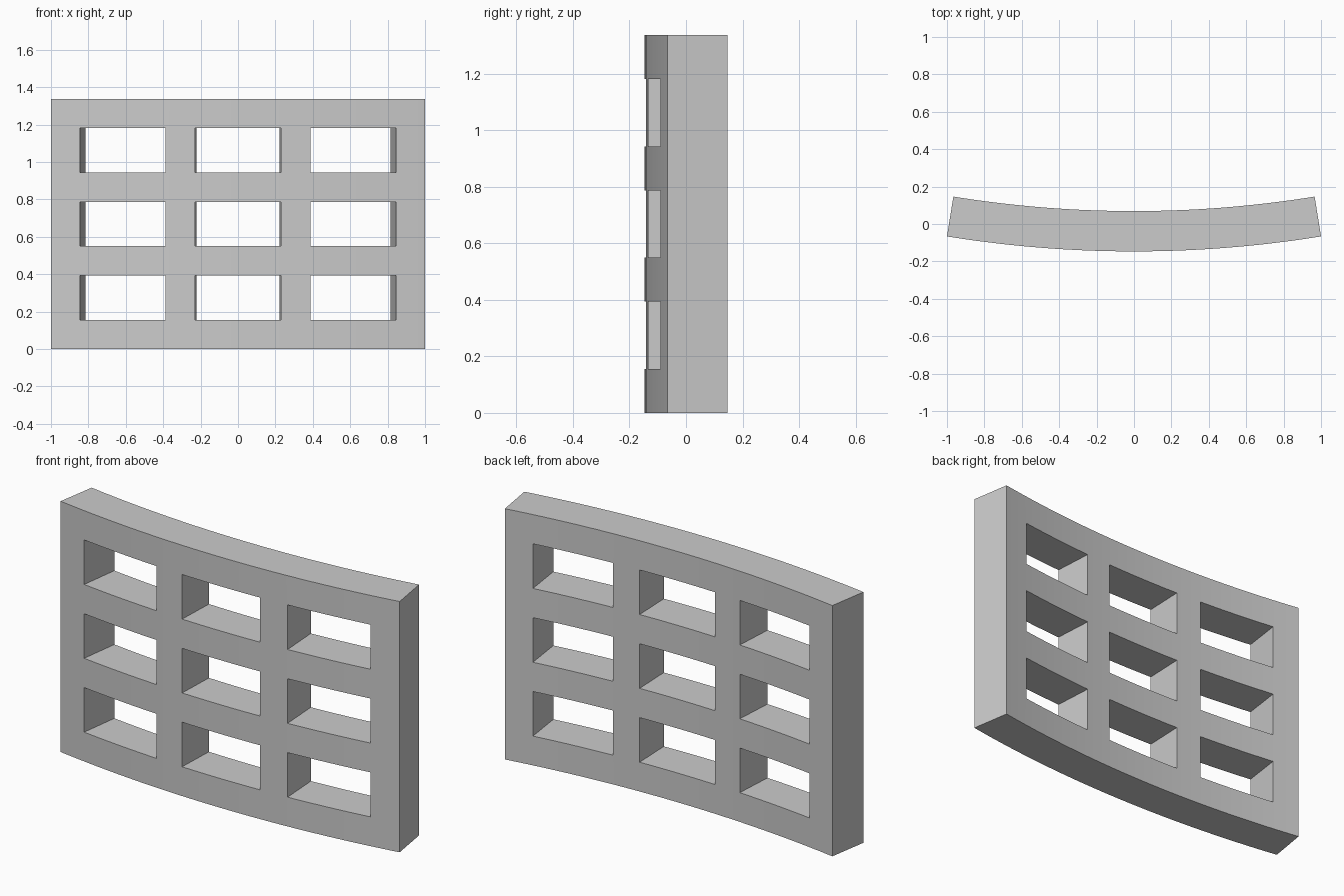
import bpy, bmesh, math

if "Cube" in bpy.data.objects:
    bpy.data.objects.remove(bpy.data.objects["Cube"])

RADIUS = 6.277      # radius of the convex front face
HALF_ANGLE = 0.16   # half of the arc the panel spans
DEPTH = 0.2156
HEIGHT = 1.337
FRONT_Y = -0.1465   # foremost point of the curve
SIDE_RIB, SIDE_STEPS = 0.025, 4      # upright width (angle) and segments
OPEN_STEPS = 10                      # segments across each opening
RAIL = 0.156                         # height of the horizontal rails


def bands(start, end, rib, rib_steps, open_steps):
    """Alternate rib / opening bands; returns line positions and open flags."""
    gap = (end - start - 4 * rib) / 3
    lines, is_open = [start], []
    for i in range(7):
        size, steps = (rib, rib_steps) if i % 2 == 0 else (gap, open_steps)
        base = lines[-1]
        for s in range(1, steps + 1):
            lines.append(base + size * s / steps)
            is_open.append(i % 2 == 1)
    return lines, is_open


angles, open_cols = bands(-HALF_ANGLE, HALF_ANGLE, SIDE_RIB, SIDE_STEPS, OPEN_STEPS)
heights, open_rows = bands(0, HEIGHT, RAIL, 1, 1)

# Flat lattice with nine openings
bm = bmesh.new()
grid = [[bm.verts.new((a, 0, z)) for z in heights] for a in angles]
for i, col in enumerate(open_cols):
    for j, row in enumerate(open_rows):
        if not (col and row):
            bm.faces.new((grid[i][j], grid[i + 1][j], grid[i + 1][j + 1], grid[i][j + 1]))
bmesh.ops.delete(bm, geom=[v for v in bm.verts if not v.link_faces], context='VERTS')

# Thicken the lattice
front = bm.faces[:]
back = bmesh.ops.extrude_face_region(bm, geom=front, use_keep_orig=True)["geom"]
for v in back:
    if isinstance(v, bmesh.types.BMVert):
        v.co.y = DEPTH

# Wrap it around the arc
for v in bm.verts:
    a, r = v.co.x, RADIUS - v.co.y
    v.co.x = r * math.sin(a)
    v.co.y = FRONT_Y + RADIUS - r * math.cos(a)
bmesh.ops.recalc_face_normals(bm, faces=bm.faces)

mesh = bpy.data.meshes.new("curved_lattice_panel")
bm.to_mesh(mesh)
bm.free()
panel = bpy.data.objects.new("curved_lattice_panel", mesh)
bpy.context.collection.objects.link(panel)

# Plain grey finish
grey = bpy.data.materials.new("light_grey")
grey.diffuse_color = (0.6, 0.6, 0.6, 1)
grey.use_nodes = True
grey.node_tree.nodes["Principled BSDF"].inputs["Base Color"].default_value = grey.diffuse_color
mesh.materials.append(grey)

bpy.context.view_layer.objects.active = panel
panel.select_set(True)
bpy.ops.object.shade_smooth_by_angle(angle=math.radians(30))
